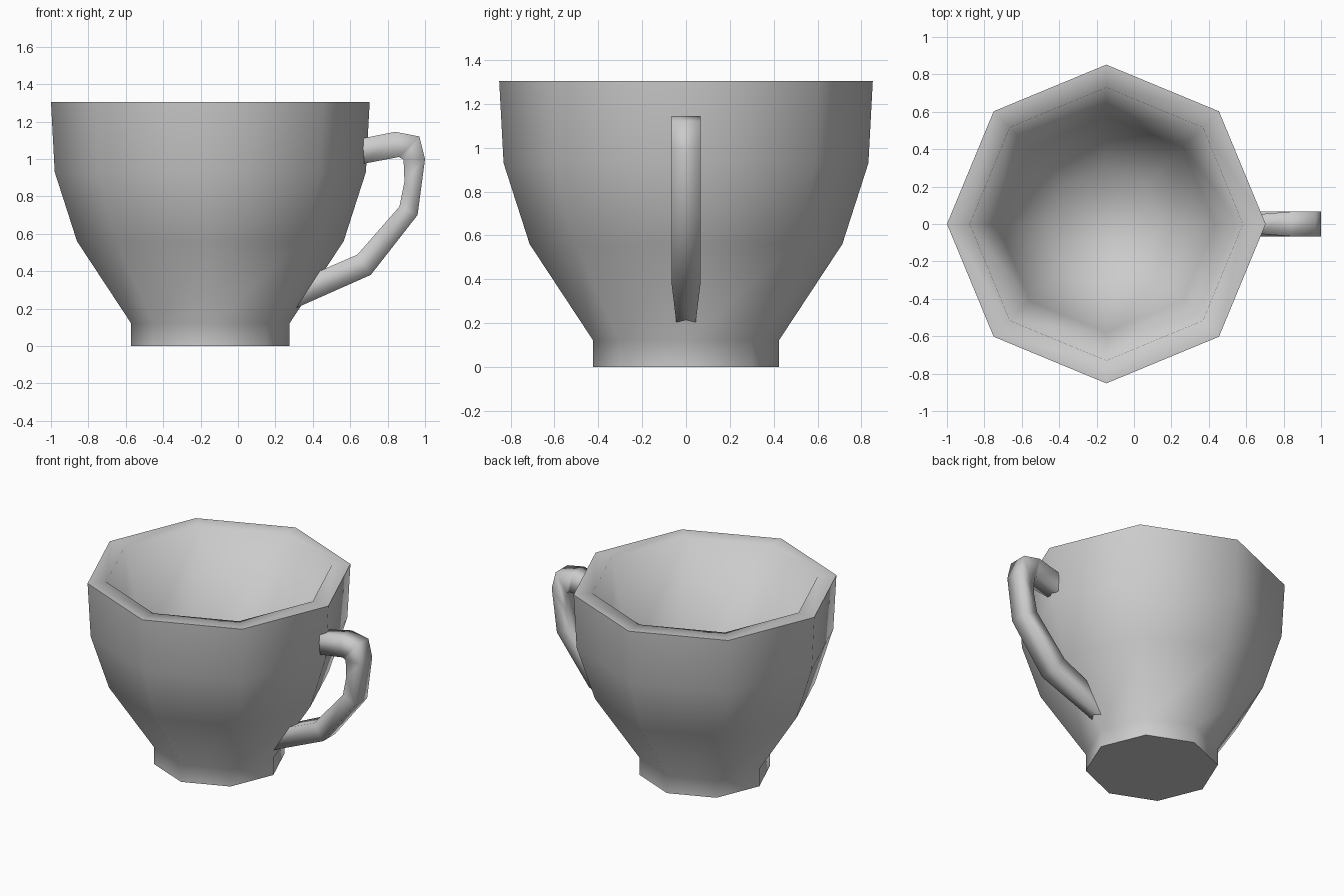
import bpy, bmesh
from math import cos, sin, tau

SIDES = 8
CUP_X = -0.148

old = bpy.data.objects.get("Cube")
if old:
    bpy.data.objects.remove(old, do_unlink=True)

grey = bpy.data.materials.new("plain grey")
grey.use_nodes = True
grey.diffuse_color = (0.6, 0.6, 0.6, 1)
grey.node_tree.nodes["Principled BSDF"].inputs["Base Color"].default_value = (0.6, 0.6, 0.6, 1)


def loft(name, rings, sharp_rings):
    """Skin a list of closed rings, cap both ends and keep the chosen rings sharp."""
    bm = bmesh.new()
    loops = [[bm.verts.new(p) for p in ring] for ring in rings]
    n = len(loops[0])
    for a, b in zip(loops, loops[1:]):
        for i in range(n):
            j = (i + 1) % n
            bm.faces.new((a[i], a[j], b[j], b[i]))
    bm.faces.new(loops[0][::-1])
    bm.faces.new(loops[-1])
    for face in bm.faces:
        face.smooth = True
    for k in sharp_rings:
        for i in range(n):
            bm.edges.get((loops[k][i], loops[k][(i + 1) % n])).smooth = False
    bmesh.ops.recalc_face_normals(bm, faces=bm.faces)
    mesh = bpy.data.meshes.new(name)
    bm.to_mesh(mesh)
    bm.free()
    mesh.materials.append(grey)
    obj = bpy.data.objects.new(name, mesh)
    bpy.context.collection.objects.link(obj)
    return obj


# Cup body: (radius, height) up the outside, over the rim, down the inside
profile = [(0.423, 0), (0.423, 0.12), (0.713, 0.56), (0.832, 0.93), (0.852, 1.305),
           (0.73, 1.305), (0.58, 0.60), (0.30, 0.20)]
cup_rings = [[(CUP_X + r * cos(tau * i / SIDES), r * sin(tau * i / SIDES), z)
              for i in range(SIDES)] for r, z in profile]
loft("cup_body", cup_rings, [0, 4])

# Handle: half width, then (x, z) on the outer bend and on the inner bend
bends = [(0.052, (0.665, 1.11), (0.675, 0.975)), (0.066, (0.84, 1.145), (0.86, 1.01)),
         (0.066, (0.97, 1.12), (0.885, 0.997)), (0.066, (1.0, 1.0), (0.89, 0.88)),
         (0.066, (0.96, 0.70), (0.863, 0.745)), (0.066, (0.71, 0.38), (0.638, 0.488)),
         (0.042, (0.27, 0.185), (0.25, 0.32))]
handle_rings = [[(o[0], w, o[1]), (i[0], w, i[1]), (i[0], -w, i[1]), (o[0], -w, o[1])]
                for w, o, i in bends]
loft("handle", handle_rings, [0, -1])
